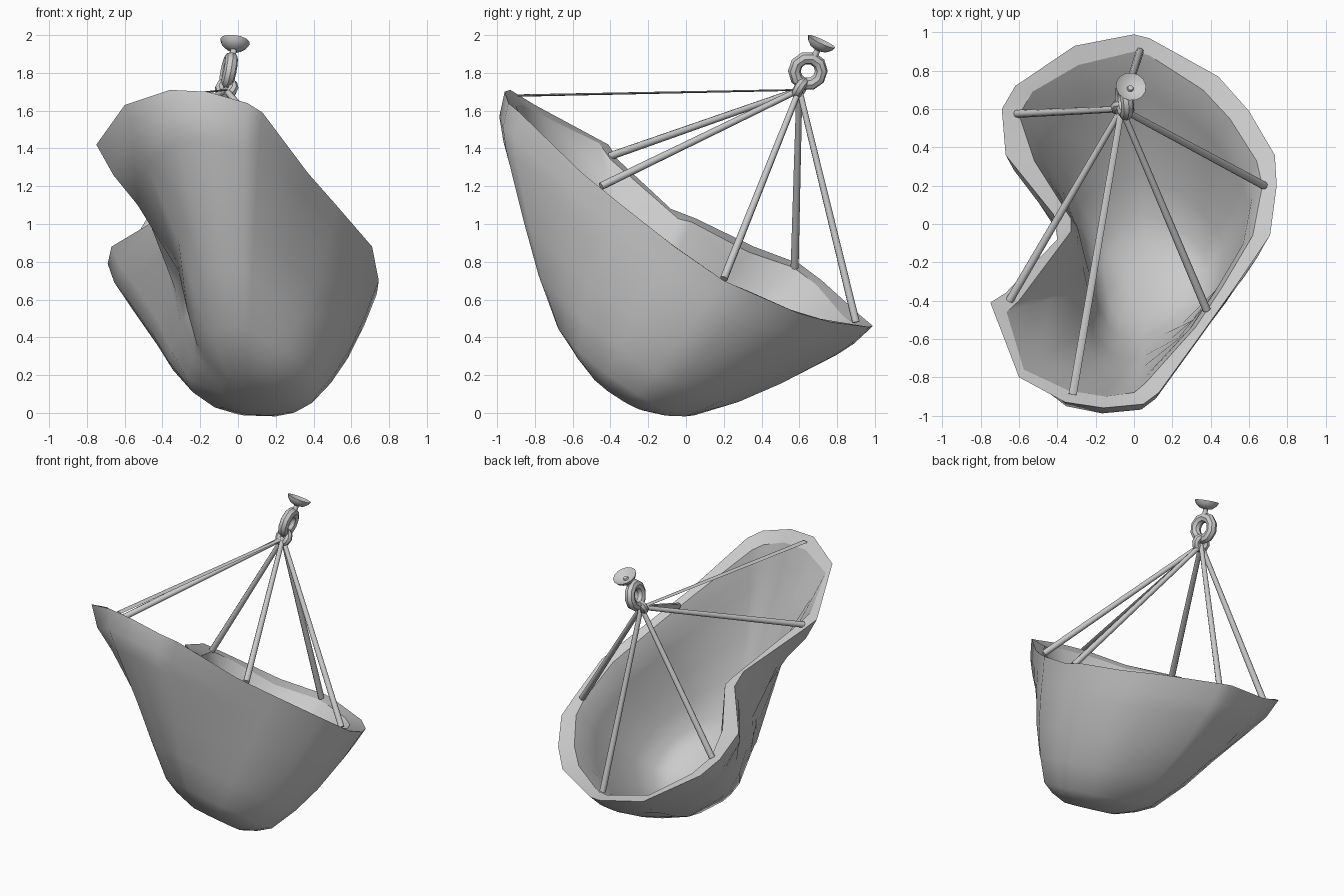
import bpy, bmesh, math
from mathutils import Vector, Matrix

if "Cube" in bpy.data.objects:
    bpy.data.objects.remove(bpy.data.objects["Cube"])

grey = bpy.data.materials.new("plain_grey")
grey.diffuse_color = (0.6, 0.6, 0.6, 1)
grey.use_nodes = True
grey.node_tree.nodes["Principled BSDF"].inputs["Base Color"].default_value = grey.diffuse_color


def finish(name, bm, angle=35):
    bmesh.ops.recalc_face_normals(bm, faces=bm.faces)
    me = bpy.data.meshes.new(name)
    bm.to_mesh(me)
    bm.free()
    me.materials.append(grey)
    ob = bpy.data.objects.new(name, me)
    bpy.context.collection.objects.link(ob)
    bpy.ops.object.select_all(action='DESELECT')
    ob.select_set(True)
    bpy.context.view_layer.objects.active = ob
    bpy.ops.object.shade_smooth_by_angle(angle=math.radians(angle), keep_sharp_edges=True)
    return ob


def bridge(bm, a, b):
    return [bm.faces.new((a[i], a[(i + 1) % len(a)], b[(i + 1) % len(a)], b[i])) for i in range(len(a))]


def frame(axis, at):
    return Matrix.Translation(at) @ Vector(axis).to_track_quat('Z', 'Y').to_matrix().to_4x4()


# Kidney-shaped rim: outer x, y, z and inner x, y
RIM = [(0, .99, .46, 0, .90), (.08, .97, .455, .08, .88), (.44, .77, .48, .36, .70),
       (.60, .59, .53, .50, .55), (.735, .36, .63, .64, .33), (.745, .20, .70, .67, .20),
       (.71, -.06, .88, .62, -.06), (.52, -.34, 1.10, .46, -.33), (.37, -.55, 1.27, .32, -.54),
       (.13, -.88, 1.59, .06, -.83), (.05, -.94, 1.64, 0, -.88), (-.16, -.96, 1.70, -.15, -.90),
       (-.36, -.93, 1.71, -.34, -.87), (-.60, -.80, 1.63, -.575, -.76), (-.75, -.41, 1.42, -.665, -.46),
       (-.67, -.36, 1.34, -.60, -.40), (-.40, -.08, 1.08, -.33, -.04), (-.42, .05, 1.03, -.33, .03),
       (-.67, .36, .88, -.52, .33), (-.69, .60, .79, -.60, .57), (-.62, .72, .70, -.53, .69),
       (-.31, .93, .51, -.29, .83)]
AXIS = Vector((.15, .54, .83)).normalized()
POLE = Vector((.08, -.36, .10))
# Bowl section: height share, width, how far the rim's shape persists, hollow beside the lobes
SECTION = [(1, 1, 1, 0), (.87, .965, 1, .08), (.77, .915, .95, .18), (.5, .74, .76, .32),
           (.3, .59, .60, .25), (.115, .415, .35, .10), (.055, .30, .2, 0), (.008, .17, 0, 0)]
HOLLOW = {12: .1, 13: .5, 14: 1, 15: .95, 16: .1, 17: .2, 18: .45, 19: .3, 20: .2}


def shell(bm, rim, pole, scale):
    rings = []
    for g, c, p, k in SECTION:
        ring = []
        for i, r in enumerate(rim):
            d = r - pole
            rise = AXIS * d.dot(AXIS)
            side = d - rise
            reach = c * side.length ** p * (1 - k * HOLLOW.get(i, 0))
            if g < 1:
                reach *= scale
            ring.append(bm.verts.new(pole + side.normalized() * reach + rise * g))
        rings.append(ring)
    for a, b in zip(rings, rings[1:]):
        bridge(bm, a, b)
    bm.faces.new(rings[-1])
    return rings[0]


# Bowl with outer wall, inner wall and crisp flat rim
bm = bmesh.new()
outer = [Vector(r[:3]) for r in RIM]
inner = [Vector((u, v, z - .18 * (u - x) - (.6 - .4 * y) * (v - y) - .015)) for x, y, z, u, v in RIM]
rim_outer, rim_inner = shell(bm, outer, POLE, 1), shell(bm, inner, POLE + AXIS * .07, .95)
bridge(bm, rim_outer, rim_inner)
for loop in (rim_outer, rim_inner):
    for i, v in enumerate(loop):
        bm.edges.get((v, loop[i - 1])).smooth = False
finish("bowl", bm, 40)

# Strings from the hub to the rim: end point and thickness seen from the side
HUB = Vector((-.065, .60, 1.71))
for end, flat in [((-.61, .575, .77), 1), ((.03, .90, .48), 1), ((.68, .20, .71), 1),
                  ((.38, -.45, 1.20), 1), ((-.32, -.89, 1.68), .3), ((-.65, -.40, 1.36), 1)]:
    d = Vector(end) - HUB
    bm = bmesh.new()
    bmesh.ops.create_cone(bm, cap_ends=True, segments=8, radius1=.016, radius2=.021, depth=d.length)
    bmesh.ops.scale(bm, vec=(1, flat, 1), verts=bm.verts)
    bmesh.ops.transform(bm, matrix=frame(d, HUB + d / 2), verts=bm.verts)
    finish("string", bm, 50)


# Linked rings
def ring(name, at, axis, major, minor, seg=10, sides=8):
    bm = bmesh.new()
    m = frame(axis, at)
    loops = []
    for i in range(seg):
        a = math.tau * i / seg
        loop = []
        for j in range(sides):
            b = math.tau * j / sides
            r = major + minor * math.cos(b)
            loop.append(bm.verts.new(m @ Vector((r * math.cos(a), r * math.sin(a), minor * math.sin(b)))))
        loops.append(loop)
    for i in range(seg):
        bridge(bm, loops[i], loops[(i + 1) % seg])
    finish(name, bm)


ring("hanging_ring", (-.05, .645, 1.81), (1, .12, -.2), .072, .034)
ring("hub_ring", (-.06, .605, 1.72), (.15, .8, -.5), .036, .028)

# Shallow ceiling cup on a short stem
bm = bmesh.new()
m = frame((.14, .42, .90), (-.02, .705, 1.94))
loops = []
for r, z in [(.016, -.075), (.016, -.022), (.045, -.014), (.070, .008), (.080, .030),
             (.068, .022), (.040, .008), (.018, .004), (.014, .016)]:
    loops.append([bm.verts.new(m @ Vector((r * math.cos(math.tau * k / 14), r * math.sin(math.tau * k / 14), z)))
                  for k in range(14)])
for a, b in zip(loops, loops[1:]):
    bridge(bm, a, b)
bm.faces.new(loops[0])
bm.faces.new(loops[-1])
finish("ceiling_cup", bm)
